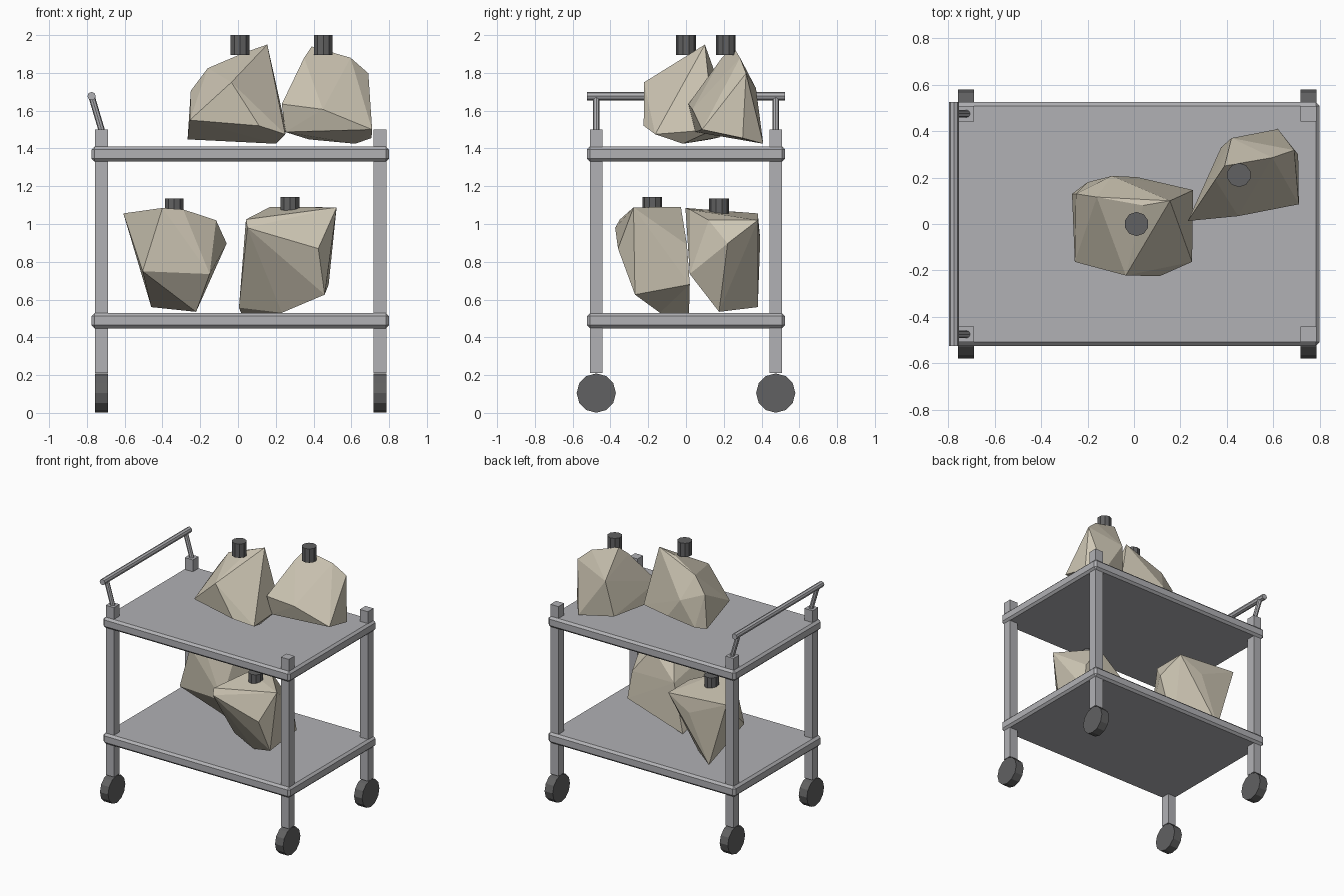
import bpy, bmesh, math
from mathutils import Vector

if "Cube" in bpy.data.objects:
    bpy.data.objects.remove(bpy.data.objects["Cube"])


def material(name, rgb):
    m = bpy.data.materials.new(name)
    m.diffuse_color = (*rgb, 1)
    m.use_nodes = True
    m.node_tree.nodes["Principled BSDF"].inputs["Base Color"].default_value = m.diffuse_color
    return m


METAL = material("grey metal", (0.44, 0.44, 0.46))
DARK = material("dark rubber", (0.12, 0.12, 0.122))
SACK = material("pale beige", (0.62, 0.57, 0.46))


def finish(name, bm, mat):
    bmesh.ops.recalc_face_normals(bm, faces=bm.faces)
    me = bpy.data.meshes.new(name)
    bm.to_mesh(me)
    bm.free()
    me.materials.append(mat)
    ob = bpy.data.objects.new(name, me)
    bpy.context.collection.objects.link(ob)
    return ob


def box(name, centre, size, mat, bevel=0):
    bm = bmesh.new()
    bmesh.ops.create_cube(bm, size=1)
    for v in bm.verts:
        v.co = Vector(a * b + c for a, b, c in zip(v.co, size, centre))
    if bevel:
        bmesh.ops.bevel(bm, geom=bm.edges[:], offset=bevel, segments=1, affect='EDGES')
    finish(name, bm, mat)


def rod(name, start, end, radius, sides, mat):
    a, b = Vector(start), Vector(end)
    bm = bmesh.new()
    bmesh.ops.create_cone(bm, cap_ends=True, segments=sides, radius1=radius,
                          radius2=radius, depth=(b - a).length)
    rot = (b - a).to_track_quat('Z', 'Y')
    for v in bm.verts:
        v.co = rot @ v.co + (a + b) / 2
    finish(name, bm, mat)


def bundle(name, points, cap_x, cap_y, cap_bottom, cap_top):
    # faceted lump wrapped around a few corner points, with a stopper on top
    bm = bmesh.new()
    for p in points:
        bm.verts.new(p)
    out = bmesh.ops.convex_hull(bm, input=bm.verts[:])
    loose = {g for g in out["geom_interior"] + out["geom_unused"]
             if isinstance(g, bmesh.types.BMVert)}
    bmesh.ops.delete(bm, geom=list(loose), context='VERTS')
    finish(name, bm, SACK)
    rod(name + "_stopper", (cap_x, cap_y, cap_bottom), (cap_x, cap_y, cap_top),
        0.052, 10, DARK)


# Shelves
for name, z in (("lower_shelf", 0.488), ("upper_shelf", 1.37)):
    box(name, (0.012, 0, z), (1.575, 1.05, 0.08), METAL, 0.016)

# Posts and wheels
for sx, x in (("left", -0.723), ("right", 0.751)):
    for sy, y in (("front", -0.475), ("back", 0.475)):
        box(f"{sy}_{sx}_post", (x, y, 0.855), (0.068, 0.068, 1.29), METAL)
        rod(f"{sy}_{sx}_wheel", (x - 0.034, y, 0.105), (x + 0.034, y, 0.105),
            0.104, 12, DARK)

# Push handle
for side, y in (("front", -0.475), ("back", 0.475)):
    rod(f"{side}_handle_strut", (-0.72, y, 1.49), (-0.775, y, 1.675), 0.017, 8, METAL)
rod("handle_bar", (-0.775, -0.525, 1.677), (-0.775, 0.525, 1.677), 0.022, 8, METAL)

# Bundles on the upper shelf
bundle("upper_middle_bundle", [
    (.155, .1, 1.95), (.04, .08, 1.91), (-.16, .116, 1.825), (-.035, -.222, 1.75),
    (-.25, .13, 1.705), (-.255, -.163, 1.55), (.112, -.224, 1.52), (.25, -.163, 1.475),
    (.2, -.016, 1.425), (-.267, .13, 1.448), (.255, .146, 1.5),
    (-.095, .207, 1.65), (.013, .202, 1.5), (-.2, .18, 1.46)], .011, 0, 1.895, 2.0)
bundle("upper_right_bundle", [
    (.39, .25, 1.94), (.232, .013, 1.635), (.449, .034, 1.607), (.71, .085, 1.5),
    (.596, .286, 1.88), (.69, .318, 1.798), (.62, .409, 1.425), (.42, .37, 1.72),
    (.35, .19, 1.88), (.25, .05, 1.487), (.707, .3, 1.455), (.375, .33, 1.448)],
    .452, .211, 1.895, 2.0)

# Bundles on the lower shelf
bundle("lower_left_bundle", [
    (-.607, .38, 1.056), (-.4, -.003, 1.085), (-.29, .02, 1.077), (-.505, .02, .75),
    (-.15, .02, .735), (-.222, .175, .535), (-.459, .38, .56), (-.116, .38, 1.02),
    (-.06, .22, .897), (-.3, .393, .92), (-.116, .12, 1.02)], -.338, .175, 1.05, 1.135)
bundle("lower_right_bundle", [
    (.042, -.35, 1.024), (.169, -.1, 1.09), (.522, -.278, 1.088), (.425, -.36, .87),
    (.05, -.375, .98), (.48, .02, .68), (.459, -.27, .626), (.232, -.138, .53),
    (.016, .016, .53), (.005, -.05, .557), (.3, -.027, 1.09), (.45, .005, .89),
    (.1, 0, .89)], .275, -.178, 1.07, 1.143)
